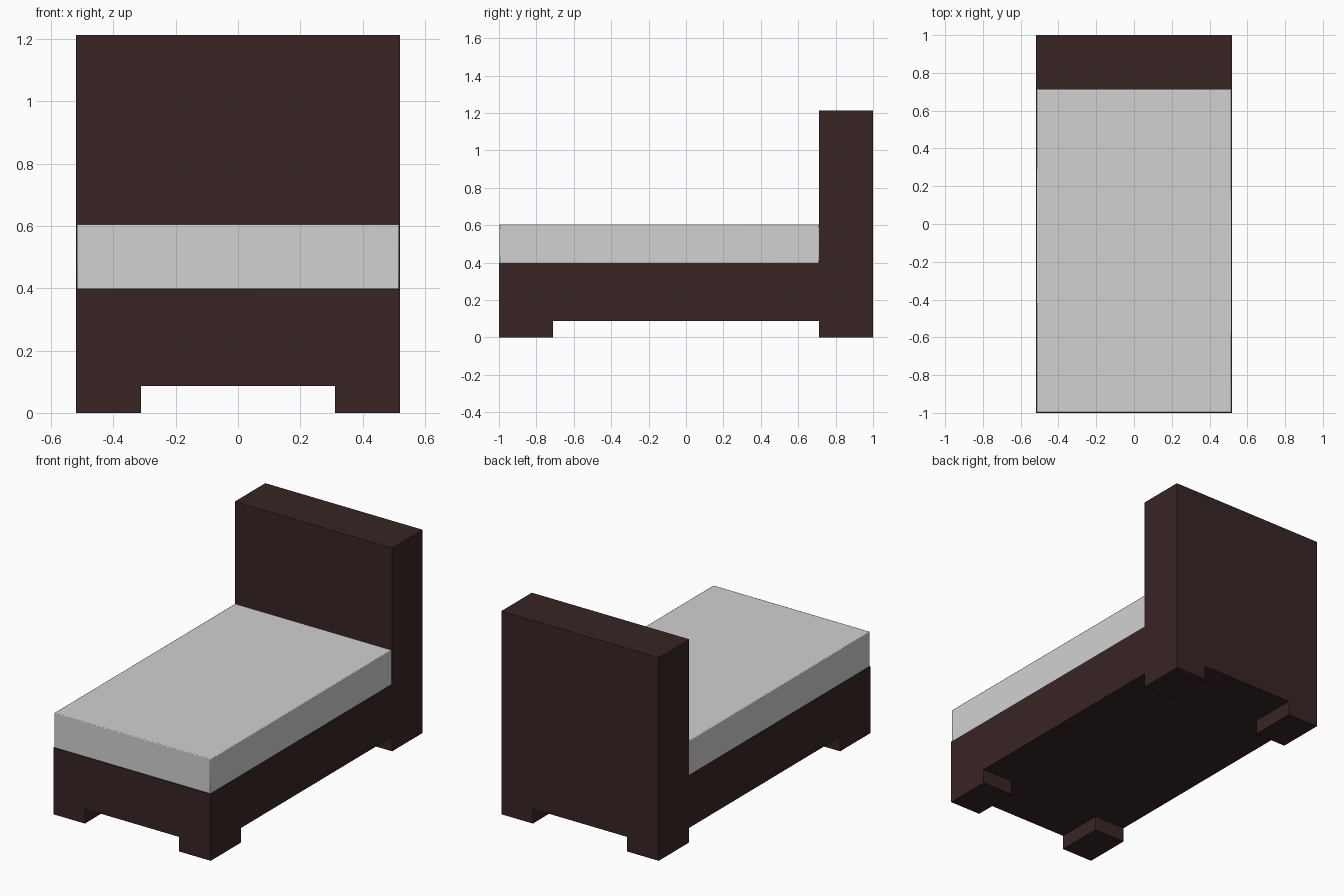
import bpy

cube = bpy.data.objects.get("Cube")
if cube:
    bpy.data.objects.remove(cube, do_unlink=True)


def material(name, rgb):
    mat = bpy.data.materials.new(name)
    mat.use_nodes = True
    mat.diffuse_color = (*rgb, 1)
    mat.node_tree.nodes["Principled BSDF"].inputs["Base Color"].default_value = (*rgb, 1)
    return mat


def box(name, low, high, mat):
    """Axis-aligned box between two corners."""
    center = [(a + b) / 2 for a, b in zip(low, high)]
    bpy.ops.mesh.primitive_cube_add(size=1, location=center)
    obj = bpy.context.object
    obj.name = name
    obj.scale = [b - a for a, b in zip(low, high)]
    bpy.ops.object.transform_apply(location=False, rotation=False, scale=True)
    obj.data.materials.append(mat)
    return obj


wood = material("dark brown wood", (0.04, 0.018, 0.018))
fabric = material("light grey fabric", (0.64, 0.64, 0.64))

HALF_W, HALF_L = 0.52, 1.0
BASE_Z, DECK_Z = 0.087, 0.397
HEAD_Y = 0.712

# Solid bed base and tall headboard
box("bed_base", (-HALF_W, -HALF_L, BASE_Z), (HALF_W, HEAD_Y, DECK_Z), wood)
box("headboard", (-HALF_W, HEAD_Y, BASE_Z), (HALF_W, HALF_L, 1.213), wood)

# Four block feet flush with the corners
for side, sx in (("right", -1), ("left", 1)):
    for end, sy in (("front", -1), ("back", 1)):
        xs = sorted((sx * 0.312, sx * HALF_W))
        ys = sorted((sy * HEAD_Y, sy * HALF_L))
        box(f"{end}_{side}_foot", (xs[0], ys[0], 0), (xs[1], ys[1], BASE_Z), wood)

# Mattress, set in slightly, with softened edges
mattress = box("mattress", (-0.517, -0.998, DECK_Z), (0.517, HEAD_Y, 0.605), fabric)
bevel = mattress.modifiers.new("soft_edges", "BEVEL")
bevel.width = 0.004
bevel.segments = 2
bpy.ops.object.shade_smooth_by_angle()
